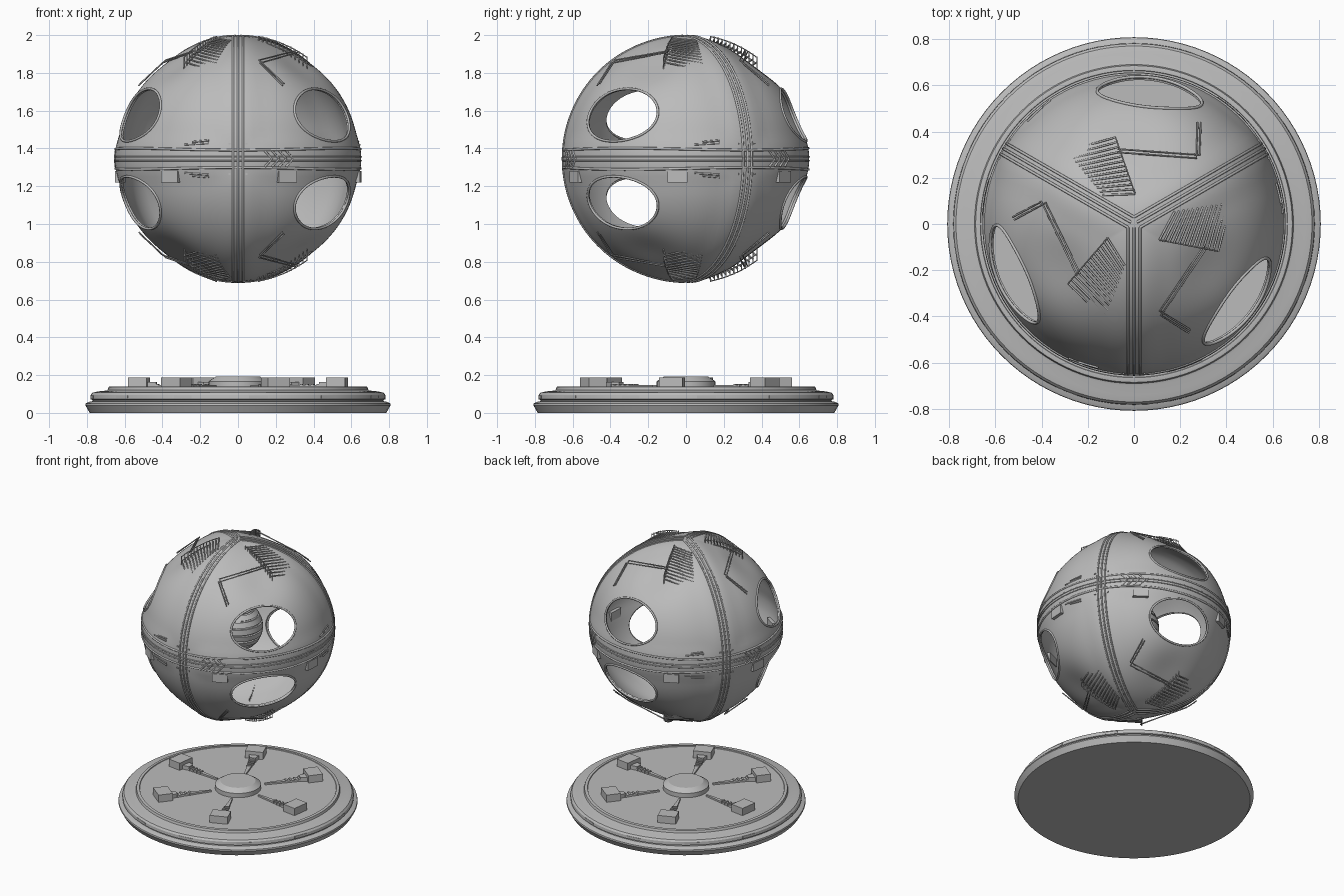
import bpy, bmesh
from math import sin, cos, pi, radians, sqrt, degrees, atan2, asin
from mathutils import Vector, Matrix

if "Cube" in bpy.data.objects:
    bpy.data.objects.remove(bpy.data.objects["Cube"])

R, CZ = 0.652, 1.345
CENTRE = Vector((0, 0, CZ))
THIRDS = (0, 120, 240)

grey = bpy.data.materials.new("plain grey")
grey.use_nodes = True
grey.diffuse_color = (0.5, 0.5, 0.5, 1)
grey.node_tree.nodes["Principled BSDF"].inputs["Base Color"].default_value = (0.5, 0.5, 0.5, 1)


def direction(az, el):
    a, e = radians(az), radians(el)
    return Vector((cos(a) * cos(e), sin(a) * cos(e), sin(e)))


DENTS = [direction(89 + t, s * 53) for t in THIRDS for s in (1, -1)]


def radius(d):
    """Shell radius: panels sink slightly away from the seams, most between window and pole."""
    m = (degrees(atan2(d.y, d.x)) + 90) % 120
    seam = asin(min(1, sin(radians(min(m, 120 - m))) * sqrt(max(0, 1 - d.z * d.z))))
    k = min(1, max(0, min(seam, asin(min(1, abs(d.z)))) - 0.04) / 0.2)
    sink = 0.012 * k * k * (3 - 2 * k)
    return R - sink - sum(0.035 * 2.718 ** (-(d.angle(c) / 0.28) ** 2) for c in DENTS)


def finish(name, mesh, angle=30):
    ob = bpy.data.objects.new(name, mesh)
    bpy.context.collection.objects.link(ob)
    mesh.materials.clear()
    mesh.materials.append(grey)
    if angle:
        bpy.ops.object.select_all(action='DESELECT')
        ob.select_set(True)
        bpy.context.view_layer.objects.active = ob
        bpy.ops.object.shade_smooth_by_angle(angle=radians(angle))
    return ob


def from_bmesh(name, bm, angle=30):
    bmesh.ops.recalc_face_normals(bm, faces=bm.faces)
    mesh = bpy.data.meshes.new(name)
    bm.to_mesh(mesh)
    bm.free()
    return finish(name, mesh, angle)


def evaluated(ob):
    deps = bpy.context.evaluated_depsgraph_get()
    return bpy.data.meshes.new_from_object(ob.evaluated_get(deps))


def tubes(name, paths, thick, closed=False):
    """One mesh of thin rods following several paths."""
    cu = bpy.data.curves.new(name, 'CURVE')
    cu.dimensions = '3D'
    cu.bevel_depth, cu.bevel_resolution, cu.use_fill_caps = thick, 2, True
    for path in paths:
        sp = cu.splines.new('POLY')
        sp.points.add(len(path) - 1)
        sp.use_cyclic_u = closed
        for p, co in zip(sp.points, path):
            p.co = (*co, 1)
    tmp = bpy.data.objects.new("tmp", cu)
    bpy.context.collection.objects.link(tmp)
    mesh = evaluated(tmp)
    bpy.data.objects.remove(tmp)
    return finish(name, mesh, 65)


def lathe(name, profile, steps=96, z=0):
    bm = bmesh.new()
    vs = [bm.verts.new((r, 0, h + z)) for r, h in profile]
    es = [bm.edges.new(pair) for pair in zip(vs, vs[1:])]
    bmesh.ops.spin(bm, geom=vs + es, axis=(0, 0, 1), cent=(0, 0, 0), angle=2 * pi, steps=steps)
    bmesh.ops.remove_doubles(bm, verts=bm.verts, dist=1e-5)
    return from_bmesh(name, bm)


def boxes(name, items, taper=1):
    """Boxes given as azimuth, radial distance, height and size; taper narrows the inner end."""
    bm = bmesh.new()
    for az, dist, z, size in items:
        new = bmesh.ops.create_cube(bm, size=1)["verts"]
        for v in new:
            k = taper if v.co.x < 0 else 1
            v.co = Vector((v.co.x * size[0], v.co.y * size[1] * k, v.co.z * size[2]))
        move = Matrix.Rotation(radians(az), 4, 'Z') @ Matrix.Translation((dist, 0, z))
        bmesh.ops.transform(bm, matrix=move, verts=new)
    return from_bmesh(name, bm, None)


# Windows: six elliptical openings, three per hemisphere
def window_frame(az, el):
    n = direction(az, el)
    u = direction(az + 90, 0)
    return n, u, n.cross(u)


windows = [window_frame(83 + t, s * 22) for t in THIRDS for s in (1, -1)]
WA, WB = 0.228, 0.153


def window_loop(frame, off, count=56):
    n, u, v = frame
    loop = []
    for i in range(count):
        t = 2 * pi * i / count
        flat = u * WA * cos(t) + v * WB * sin(t)
        d = (n * sqrt(R * R - flat.length_squared) + flat).normalized()
        r = radius(d) + off
        loop.append(CENTRE + n * sqrt(r * r - flat.length_squared) + flat)
    return loop


# Hollow shell cut by the windows
bm = bmesh.new()
bmesh.ops.create_uvsphere(bm, u_segments=96, v_segments=64, radius=1)
for v in bm.verts:
    d = v.co.normalized()
    v.co = CENTRE + d * radius(d)
shell = from_bmesh("shell", bm)
solid = shell.modifiers.new("thickness", 'SOLIDIFY')
solid.thickness, solid.offset = 0.016, -1
bm = bmesh.new()
for n, u, v in windows:
    ends = [[bm.verts.new(CENTRE + n * h + u * WA * cos(2 * pi * i / 56) + v * WB * sin(2 * pi * i / 56))
             for i in range(56)] for h in (0.45, 0.8)]
    bm.faces.new(ends[0])
    bm.faces.new(ends[1])
    for i in range(56):
        j = (i + 1) % 56
        bm.faces.new((ends[0][i], ends[0][j], ends[1][j], ends[1][i]))
cutter = from_bmesh("window_cutter", bm, None)
cutter.hide_render = True
cut = shell.modifiers.new("windows", 'BOOLEAN')
cut.object, cut.solver = cutter, 'EXACT'
mesh = evaluated(shell)
bpy.data.objects.remove(shell)
bpy.data.objects.remove(cutter)
finish("shell", mesh)
tubes("window_rims", [window_loop(w, 0) for w in windows], 0.007, True)


# Seams: three vertical joints and the equator
def meridian(az, side, off):
    h, s = direction(az, 0), direction(az + 90, 0)
    path = []
    for i in range(65):
        t = radians(-88.7 + 177.4 * i / 64)
        d = (h * cos(t) + Vector((0, 0, sin(t)))) * R + s * side
        d.normalize()
        path.append(CENTRE + d * (radius(d) + off))
    return path


def ring(h, off, swell=0, count=96):
    """Ring beside the equator, a little wider midway between the vertical joints."""
    path = []
    for i in range(count):
        a = 2 * pi * i / count
        z = h * (1 - swell * sin(3 * a))
        r = sqrt(R * R - z * z) + off
        path.append((r * cos(a), r * sin(a), CZ + z))
    return path


SEAMS = (-90, 30, 150)
tubes("vertical_seam_edges", [meridian(a, s, 0) for a in SEAMS for s in (-0.026, 0.026)], 0.006)
tubes("vertical_seam_rib", [meridian(a, 0, 0) for a in SEAMS], 0.006)
tubes("equator_edges", [ring(h, -0.002, 0.1) for h in (-0.051, 0.051)], 0.007, True)
tubes("equator_ribs", [ring(h, 0) for h in (-0.01, 0.01)], 0.004, True)


# Equator details: chevrons, boxes, slots and rivets
def on_band(az, h, off=0.001):
    return direction(az, 0) * (sqrt(R * R - h * h) + off) + Vector((0, 0, CZ + h))


tubes("chevrons", [[on_band(a - 3.4, 0.042), on_band(a, 0), on_band(a - 3.4, -0.042)]
                   for t in THIRDS for a in (-74 + t, -70.5 + t, -67 + t, -63.5 + t)], 0.006)
boxes("equator_boxes", [(a + t, 0.628, CZ - 0.095, (0.045, 0.105, 0.062)) for t in THIRDS for a in (-124, -66)])
tubes("slots", [[on_band(a + t - w, s * h, -0.002), on_band(a + t + w, s * (h + 0.008), -0.004)]
                for t in THIRDS for s in (1, -1)
                for a, w, h in ((-110, 6, 0.075), (-108, 4, 0.09))], 0.005)
boxes("rivets", [(a + s * 4, sqrt(R * R - h * h), CZ + h, (0.01, 0.01, 0.01))
                 for a in SEAMS for s in (1, -1) for h in (-0.08, 0.08)])


# Polar details: slatted grilles and bent conduits, mirrored below
def polar(x, y, turn, sign, r):
    p = Matrix.Rotation(radians(turn), 3, 'Z') @ Vector((x, y, sqrt(r * r - x * x - y * y)))
    return CENTRE + Vector((p.x, p.y, p.z * sign))


def lerp(a, b, t):
    return tuple(p + (q - p) * t for p, q in zip(a, b))


rows = [(lerp((-0.29, 0.315), (-0.135, 0.125), i / 12), lerp((-0.08, 0.375), (0.005, 0.13), i / 12))
        for i in range(13)]
slats, bars, posts, conduits = [], [], [], []
for turn in THIRDS:
    for sign in (1, -1):
        for i, (a, b) in enumerate(rows):
            slats.append([polar(*a, turn, sign, 0.634 + i * 0.0015), polar(*b, turn, sign, 0.64 + i * 0.001)])
            posts.append([polar(*b, turn, sign, r) for r in (0.605, 0.664)])
        bars += [[polar(*b, turn, sign, r) for a, b in rows] for r in (0.632, 0.66)]
        for bend in (0, 0.014):
            corners = [(-0.07, 0.31 + bend), (0.27 + bend, 0.285 + bend), (0.275 + bend, 0.44)]
            conduits.append([polar(*c, turn, sign, 0.654) for c in corners])
tubes("grille_slats", slats, 0.0045)
tubes("grille_bars", bars, 0.003)
tubes("grille_posts", posts, 0.003)
tubes("conduits", conduits, 0.004)

# Banded core inside the shell
core = [(0, -0.17)]
for i in range(10):
    for e, r in ((-84, 0.17), (-71, 0.17), (-70, 0.16), (-67, 0.16)):
        a = radians(e + i * 17)
        if a < pi / 2:
            core.append((r * cos(a), r * sin(a)))
lathe("core", core + [(0, 0.17)], 48, CZ)

# Round stand
lathe("stand", [(0, 0), (0.785, 0), (0.808, 0.04), (0.806, 0.05), (0.785, 0.06), (0.77, 0.062),
                (0.77, 0.068), (0.782, 0.073), (0.78, 0.095), (0.77, 0.107), (0.74, 0.114), (0.70, 0.118),
                (0.69, 0.121), (0.685, 0.138), (0.675, 0.14), (0.665, 0.14), (0.663, 0.135), (0, 0.135)])
boxes("stand_plates", [(8 + k * 30, 0.777, 0.085, (0.009, 0.1, 0.016)) for k in range(12)])
lathe("hub", [(0.155, 0.13), (0.155, 0.167), (0.15, 0.171), (0.118, 0.192), (0, 0.192)], 48)

# Six lamps with tapered arms
ARMS = [-8 + 60 * k for k in range(6)]
boxes("lamp_blocks", [(a, 0.53, 0.161, (0.1, 0.125, 0.055)) for a in ARMS])
boxes("lamp_necks", [(a, 0.46, 0.148, (0.05, 0.07, 0.03)) for a in ARMS], 0.6)
boxes("arms", [(a, 0.32, 0.139, (0.26, 0.045, 0.016)) for a in ARMS], 0.25)
boxes("arm_ribs", [(a, r, 0.143, (0.012, 0.05 - (0.44 - r) * 0.15, 0.02))
                   for a in ARMS for r in (0.34, 0.37, 0.40, 0.43)])
